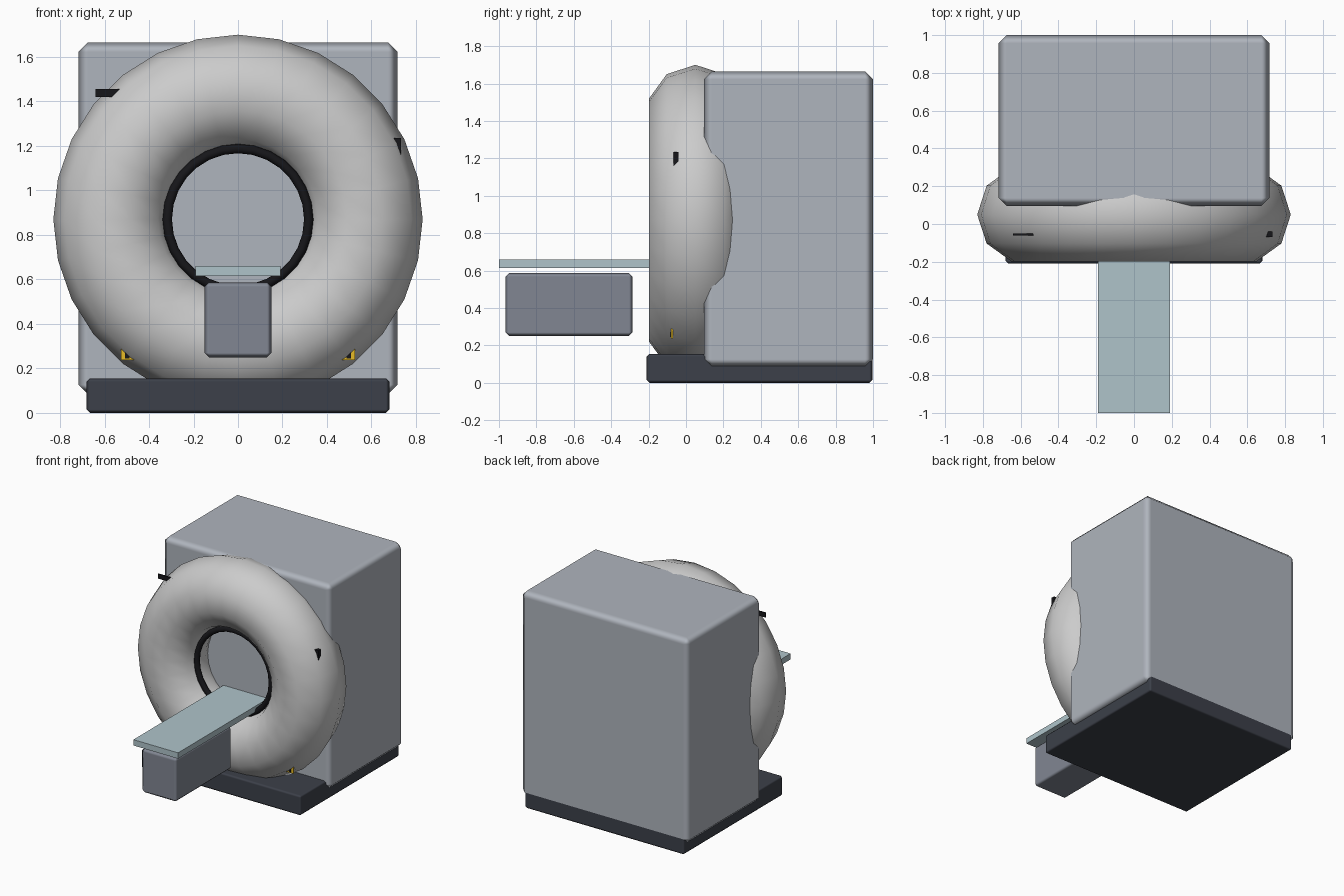
import bpy
from math import pi

if "Cube" in bpy.data.objects:
    bpy.data.objects.remove(bpy.data.objects["Cube"])


def material(name, rgb):
    m = bpy.data.materials.new(name)
    m.diffuse_color = (*rgb, 1)
    m.use_nodes = True
    m.node_tree.nodes["Principled BSDF"].inputs["Base Color"].default_value = m.diffuse_color
    return m


SHELL = material("shell_white", (0.80, 0.80, 0.80))
PANEL = material("panel_grey", (0.43, 0.46, 0.51))
DARK = material("base_dark", (0.045, 0.051, 0.067))
STEEL = material("pedestal_grey", (0.22, 0.24, 0.29))
PAD = material("table_blue", (0.43, 0.55, 0.59))
BLACK = material("black", (0.008, 0.008, 0.010))
YELLOW = material("warning_yellow", (0.80, 0.50, 0.02))


def box(name, x, y, z, mat, bevel=0):
    """Box from (min, max) ranges, optionally with softly shaded chamfers."""
    r = (x, y, z)
    bpy.ops.mesh.primitive_cube_add(size=1, location=[(a + b) / 2 for a, b in r])
    o = bpy.context.object
    o.name = name
    o.scale = [b - a for a, b in r]
    bpy.ops.object.transform_apply(location=False, rotation=False, scale=True)
    o.data.materials.append(mat)
    if bevel:
        bpy.ops.object.shade_smooth()
        b = o.modifiers.new("chamfer", 'BEVEL')
        b.width = bevel
        b.segments = 1
        b.harden_normals = True
    return o


def ring(name, y, major, minor, seg, sides, mat):
    bpy.ops.mesh.primitive_torus_add(
        major_radius=major, minor_radius=minor, major_segments=seg,
        minor_segments=sides, location=(0, y, 0.87), rotation=(pi / 2, 0, 0))
    o = bpy.context.object
    o.name = name
    bpy.ops.object.shade_smooth()
    o.data.materials.append(mat)
    return o


# Floor base and rear cabinet
box("floor_base", (-0.68, 0.68), (-0.21, 0.996), (0, 0.155), DARK, 0.015)
box("rear_cabinet", (-0.717, 0.717), (0.095, 1.0), (0.083, 1.665), PANEL, 0.043)

# Scanner ring and dark bore trim
ring("scanner_ring", 0.05, 0.57, 0.26, 28, 10, SHELL)
ring("bore_trim", -0.045, 0.318, 0.021, 28, 8, BLACK)

# Patient table and its pedestal
box("patient_table", (-0.19, 0.19), (-1.0, 0.12), (0.615, 0.66), PAD)
box("table_pedestal", (-0.15, 0.15), (-0.965, -0.285), (0.25, 0.587), STEEL, 0.02)

# Small panels half sunk into the ring
box("name_plate", (-0.64, -0.48), (-0.06, -0.05), (1.42, 1.455), BLACK)
box("control_panel", (0.62, 0.733), (-0.068, -0.04), (1.12, 1.235), BLACK)

# Warning plates, mirrored left and right
for side, s in (("left", -1), ("right", 1)):
    def span(a, b):
        return tuple(sorted((s * a, s * b)))
    box(side + "_warning_plate", span(0.44, 0.527), (-0.080, -0.070),
        (0.237, 0.32), YELLOW)
    box(side + "_warning_mark", span(0.488, 0.507), (-0.083, -0.078),
        (0.245, 0.30), BLACK)
